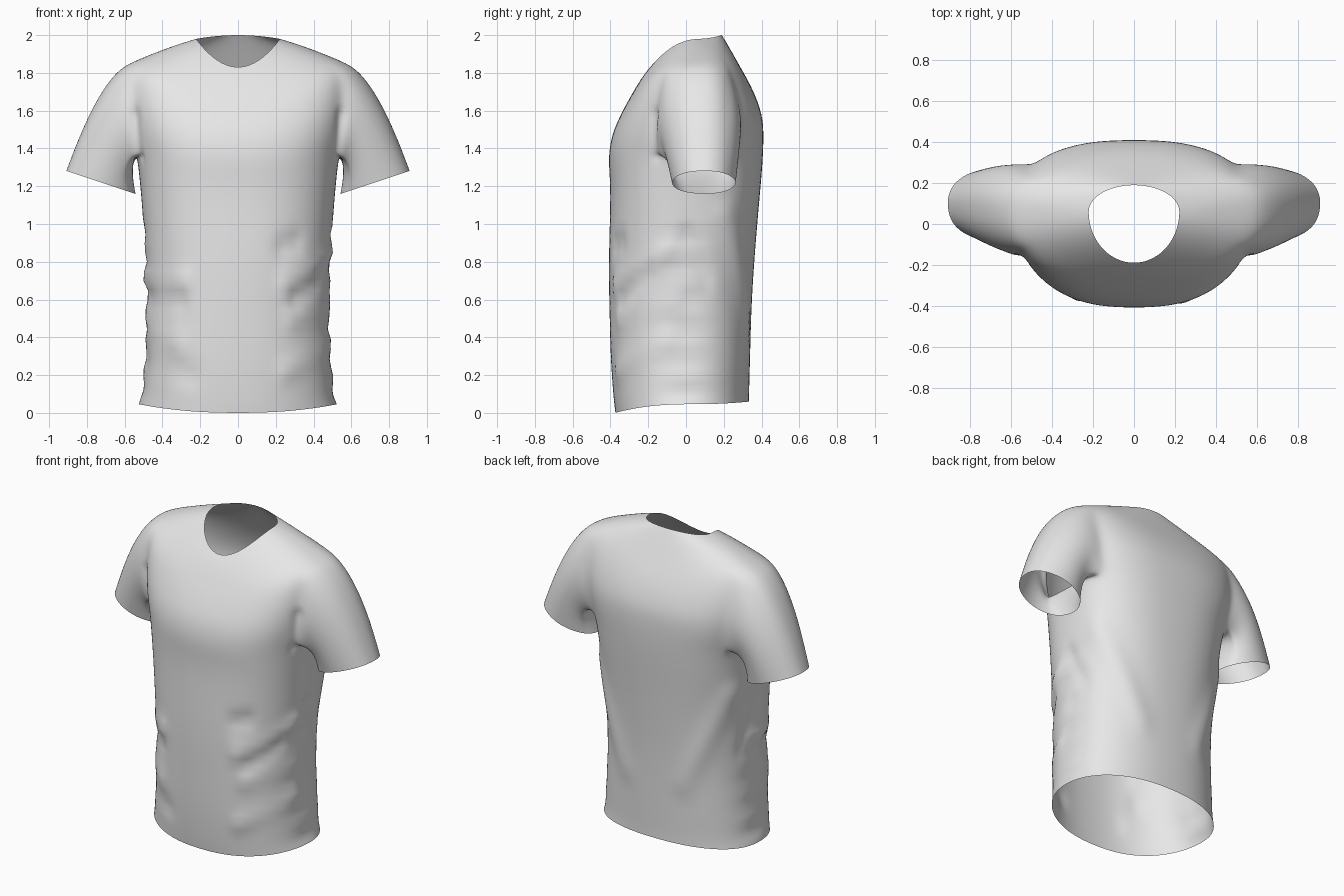
import bpy, bmesh, math
from mathutils import Vector

if "Cube" in bpy.data.objects:
    bpy.data.objects.remove(bpy.data.objects["Cube"])

N = 40                      # columns around the body
ARM_LO, ARM_HI = 8, 13      # ring rows spanned by the armholes
J0, J1 = -3, 4              # columns spanned by the armholes

# Body rings: half width, front y, back y, front z, side z, back z, centre y, squareness
RINGS = [
    (.520, -.375, .335, 0.00, .045, .06, .00, .88),
    (.508, -.385, .335, .08, .10, .12, .00, .88),
    (.492, -.400, .340, .28, .28, .28, .00, .85),
    (.478, -.405, .345, .50, .50, .50, .00, .85),
    (.484, -.410, .355, .70, .70, .70, .00, .85),
    (.496, -.408, .370, .90, .90, .90, .00, .85),
    (.508, -.402, .385, 1.08, 1.08, 1.08, .01, .82),
    (.520, -.402, .398, 1.22, 1.22, 1.22, .02, .80),
    (.535, -.412, .408, 1.34, 1.36, 1.35, .04, .80),
    (.560, -.402, .412, 1.43, 1.45, 1.46, .06, .78),
    (.580, -.382, .408, 1.50, 1.55, 1.56, .07, .78),
    (.595, -.355, .380, 1.56, 1.65, 1.65, .08, .78),
    (.600, -.325, .345, 1.62, 1.76, 1.73, .08, .80),
    (.580, -.285, .300, 1.69, 1.85, 1.81, .08, .80),
    (.470, -.250, .255, 1.75, 1.895, 1.89, .08, .85),
    (.340, -.215, .215, 1.80, 1.945, 1.96, .07, .92),
    (.222, -.190, .190, 1.83, 1.98, 2.0, .06, 1.0),
]


def ring_point(r, j):
    hw, yf, yb, zf, zs, zb, yc, e = r
    t = 2 * math.pi * j / N
    c, s = math.cos(t), math.sin(t)
    ye, ze = (yb, zb) if s > 0 else (yf, zf)
    x = hw * math.copysign(abs(c) ** e, c)
    return (x, yc + (ye - yc) * abs(s) ** e, zs + (ze - zs) * s * s)


# Body loft with open armholes
bm = bmesh.new()
grid = [[bm.verts.new(ring_point(r, j)) for j in range(N)] for r in RINGS]
holes = {j % N for j in range(J0, J1)} | {(N // 2 - j - 1) % N for j in range(J0, J1)}
for i in range(len(RINGS) - 1):
    for j in range(N):
        if ARM_LO <= i < ARM_HI and j in holes:
            continue
        k = (j + 1) % N
        bm.faces.new((grid[i][j], grid[i][k], grid[i + 1][k], grid[i + 1][j]))

# Sleeves grow out of the armhole edges along curved paths
path = ([(ARM_LO, j) for j in range(J0, J1)] + [(i, J1) for i in range(ARM_LO, ARM_HI)] +
        [(ARM_HI, j) for j in range(J1, J0, -1)] + [(i, J0) for i in range(ARM_HI, ARM_LO, -1)])


def oval(side, centre, half, ry, a):
    """Point on a tilted oval: 'half' points to the outer side of the arm."""
    u = math.sin(a)
    return Vector((side * (centre[0] + half[0] * u), centre[1] + ry * math.cos(a), centre[2] + half[1] * u))


STEPS = 6
for side in (1, -1):
    loop = [grid[i][(j if side > 0 else N // 2 - j) % N] for i, j in path]
    starts = [v.co.copy() for v in loop]
    angles = [math.atan2((p.z - 1.6) / .25, (p.y - .06) / .22) for p in starts]
    for n in range(1, STEPS + 1):
        t = n / STEPS
        new = []
        for p, a in zip(starts, angles):
            mid = oval(side, (.655, .08, 1.55), (.08, .23), .225, a)
            end = oval(side, (.725, .095, 1.22), (.187, .062), .172, a)
            new.append(bm.verts.new(p * (1 - t) ** 2 + mid * 2 * t * (1 - t) + end * t * t))
        for k in range(len(loop)):
            m = (k + 1) % len(loop)
            bm.faces.new((loop[k], loop[m], new[m], new[k]))
        loop = new
bmesh.ops.recalc_face_normals(bm, faces=bm.faces)
mesh = bpy.data.meshes.new("shirt")
bm.to_mesh(mesh)
bm.free()
shirt = bpy.data.objects.new("shirt", mesh)
bpy.context.collection.objects.link(shirt)

# Smooth the cloth
sub = shirt.modifiers.new("smooth", 'SUBSURF')
sub.levels = sub.render_levels = 2
dg = bpy.context.evaluated_depsgraph_get()
mesh = bpy.data.meshes.new_from_object(shirt.evaluated_get(dg))
shirt.modifiers.clear()
shirt.data = mesh

# Cloth folds: start, end, width, height (negative is a dent)
FOLDS = [
    ((.50, -.10, .86), (.24, -.36, .68), .045, .018),
    ((.46, -.20, .74), (.30, -.34, .60), .035, -.015),
    ((.30, -.34, .90), (.24, -.37, .88), .05, -.018),
    ((.49, -.05, .60), (.28, -.34, .50), .05, .014),
    ((.48, -.10, .38), (.25, -.36, .22), .05, .014),
    ((-.49, -.05, .72), (-.28, -.35, .70), .045, .018),
    ((-.48, -.12, .62), (-.30, -.34, .58), .04, -.014),
    ((-.49, -.05, .50), (-.30, -.33, .36), .05, .015),
    ((-.47, -.10, .26), (-.25, -.36, .20), .05, -.012),
    ((.45, .20, 1.05), (.22, .36, .45), .07, .015),
    ((-.45, .20, 1.05), (-.22, .36, .45), .07, .015),
    ((.50, 0, .95), (.49, .12, .70), .04, -.014),
    ((-.50, 0, .92), (-.49, .12, .68), .04, -.014),
    ((.55, -.17, 1.58), (.52, -.16, 1.36), .03, -.015),
    ((-.55, -.17, 1.58), (-.52, -.16, 1.36), .03, -.015),
]
folds = [(Vector(a), Vector(b), w, h) for a, b, w, h in FOLDS]
moves = []
for v in mesh.vertices:
    h = 0
    for a, b, w, amp in folds:
        d = b - a
        t = max(0, min(1, (v.co - a).dot(d) / d.length_squared))
        h += amp * math.exp(-((v.co - a - d * t).length / w) ** 2)
    # rippled side seams
    if v.co.z < 1.0 and abs(v.co.x) > .4:
        h += .006 * math.sin(v.co.z * 38 + v.co.x) * math.exp(-(v.co.y / .12) ** 2)
    moves.append(v.normal * h)
for v, m in zip(mesh.vertices, moves):
    v.co += m

# Light grey cloth
cloth = bpy.data.materials.new("light grey cloth")
cloth.diffuse_color = (.8, .8, .8, 1)
cloth.use_nodes = True
cloth.node_tree.nodes["Principled BSDF"].inputs["Base Color"].default_value = cloth.diffuse_color
mesh.materials.append(cloth)
for p in mesh.polygons:
    p.use_smooth = True
